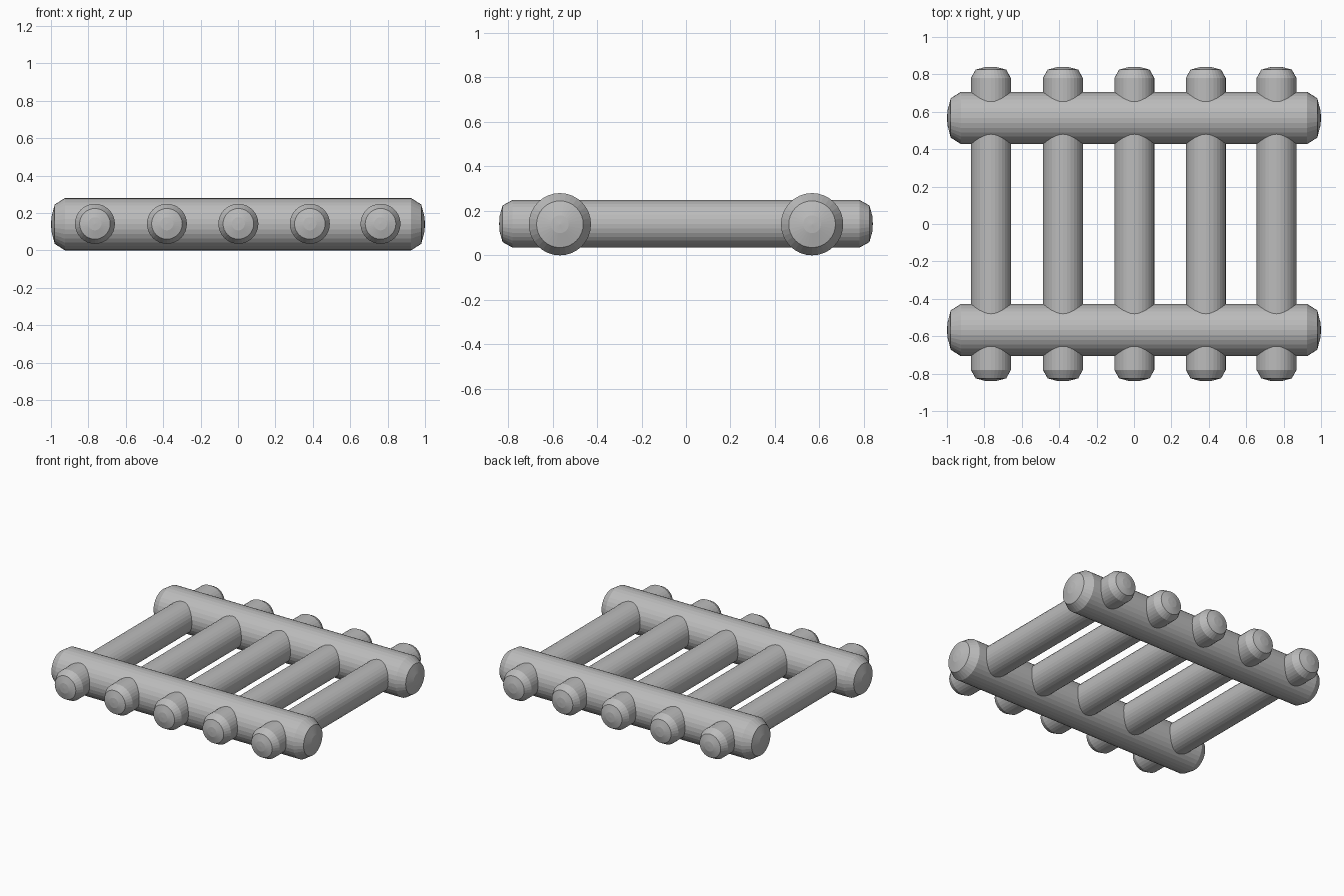
import bpy, bmesh, math
from mathutils import Matrix

if "Cube" in bpy.data.objects:
    bpy.data.objects.remove(bpy.data.objects["Cube"])

grey = bpy.data.materials.new("plain grey")
grey.diffuse_color = (0.5, 0.5, 0.5, 1)
grey.use_nodes = True
grey.node_tree.nodes["Principled BSDF"].inputs["Base Color"].default_value = grey.diffuse_color
SIDES = 32


def round_bar(name, profile, rotation, location):
    """Bar along local z, mirrored from (half length, radius) pairs; domed tips."""
    rings = [(-z, r) for z, r in reversed(profile)] + profile
    bm = bmesh.new()
    loops = []
    for z, r in rings:
        if r == 0:
            loops.append([bm.verts.new((0, 0, z))])
        else:
            loops.append([bm.verts.new((r * math.cos(math.tau * i / SIDES),
                                        r * math.sin(math.tau * i / SIDES), z))
                          for i in range(SIDES)])
    for a, b in zip(loops, loops[1:]):
        for i in range(SIDES):
            j = (i + 1) % SIDES
            if len(a) == 1:
                bm.faces.new((a[0], b[j], b[i]))
            elif len(b) == 1:
                bm.faces.new((a[i], a[j], b[0]))
            else:
                bm.faces.new((a[i], a[j], b[j], b[i]))
    bmesh.ops.recalc_face_normals(bm, faces=bm.faces)
    bm.transform(rotation)
    mesh = bpy.data.meshes.new(name)
    bm.to_mesh(mesh)
    bm.free()
    mesh.materials.append(grey)
    ob = bpy.data.objects.new(name, mesh)
    ob.location = location
    bpy.context.collection.objects.link(ob)
    return ob


# Two thick rails running along x
rail_profile = [(0.925, 0.14), (0.98, 0.105), (0.997, 0.04), (1.0, 0)]
for label, y in (("front", -0.567), ("back", 0.567)):
    round_bar(label + "_rail", rail_profile, Matrix.Rotation(math.pi / 2, 4, "Y"), (0, y, 0.14))

# Five thinner rungs passing through both rails
rung_profile = [(0.78, 0.107), (0.825, 0.082), (0.838, 0.035), (0.84, 0)]
for n, x in enumerate((-0.765, -0.38, 0.002, 0.384, 0.762), 1):
    round_bar(f"rung_{n}", rung_profile, Matrix.Rotation(math.pi / 2, 4, "X"), (x, 0, 0.142))
